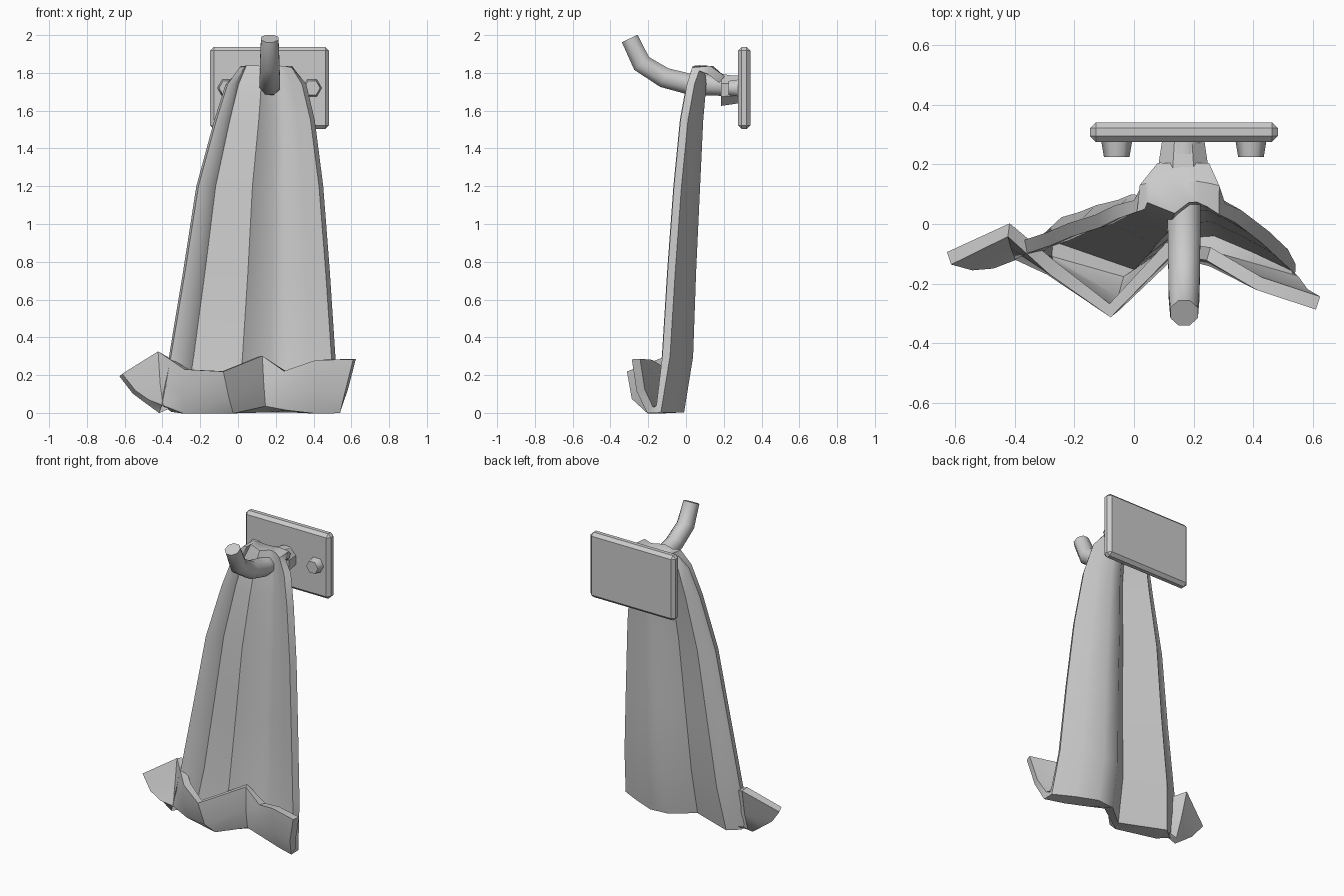
import bpy, bmesh, math
from mathutils import Vector

old = bpy.data.objects.get("Cube")
if old:
    bpy.data.objects.remove(old, do_unlink=True)

grey = bpy.data.materials.new("plain grey")
grey.use_nodes = True
COLOUR = (0.6, 0.6, 0.6, 1)
grey.diffuse_color = COLOUR
grey.node_tree.nodes["Principled BSDF"].inputs["Base Color"].default_value = COLOUR


def loft(name, rows, closed=False):
    """Skin a list of point rows; closed rows become a capped tube."""
    bm = bmesh.new()
    rings = [[bm.verts.new(p) for p in row] for row in rows]
    n = len(rows[0])
    for a, b in zip(rings, rings[1:]):
        for i in range(n if closed else n - 1):
            j = (i + 1) % n
            bm.faces.new((a[i], a[j], b[j], b[i]))
    if closed:
        bm.faces.new(rings[0])
        bm.faces.new(rings[-1])
    bmesh.ops.recalc_face_normals(bm, faces=bm.faces)
    mesh = bpy.data.meshes.new(name)
    bm.to_mesh(mesh)
    bm.free()
    mesh.materials.append(grey)
    obj = bpy.data.objects.new(name, mesh)
    bpy.context.collection.objects.link(obj)
    bpy.ops.object.select_all(action="DESELECT")
    obj.select_set(True)
    bpy.context.view_layer.objects.active = obj
    return obj


def tube(name, x, path, sides, turn=0, angle=50):
    """Tube in the plane of constant x; path holds (y, z, radius)."""
    rows = []
    for i, (y, z, r) in enumerate(path):
        p, q = path[max(i - 1, 0)], path[min(i + 1, len(path) - 1)]
        along = Vector((0, q[0] - p[0], q[1] - p[1])).normalized()
        side = Vector((1, 0, 0))
        up = along.cross(side)
        rows.append([Vector((x, y, z)) + r * (math.cos(a) * side + math.sin(a) * up)
                     for a in (math.tau * (k + turn) / sides for k in range(sides))])
    loft(name, rows, True)
    bpy.ops.object.shade_smooth_by_angle(angle=math.radians(angle))


# Wall plate with chamfered edges
bpy.ops.mesh.primitive_cube_add(size=1, location=(0.167, 0.308, 1.72))
plate = bpy.context.object
plate.name = "wall_plate"
plate.dimensions = (0.63, 0.066, 0.435)
bpy.ops.object.transform_apply(location=False, rotation=False, scale=True)
plate.data.materials.append(grey)
chamfer = plate.modifiers.new("chamfer", "BEVEL")
chamfer.width = 0.02
chamfer.segments = 1

# Hexagonal bolts and the collar holding the peg
for name, x in (("right_bolt", -0.058), ("left_bolt", 0.392)):
    tube(name, x, [(0.225, 1.72, 0.043), (0.285, 1.72, 0.053)], 6, angle=65)
tube("collar", 0.165, [(0.185, 1.71, 0.092), (0.29, 1.71, 0.075)], 8, 0.5, 20)

# Upturned peg
tube("peg", 0.168, [(0.29, 1.73, 0.06), (0.02, 1.74, 0.06), (-0.115, 1.775, 0.058),
                    (-0.235, 1.85, 0.056), (-0.298, 1.982, 0.05)], 8, 0.5)

# Hanging cloth: fold pattern across the width, scaled by each row
ACROSS = (0, 0.07, 0.14, 0.44, 0.6, 0.72, 0.86, 1)
FOLD = (-0.1, -0.085, -0.025, -0.13, -0.02, -0.01, -0.065, -0.13)
# Each row: height, right edge, left edge, depth position, fold strength
LEVELS = ((1.765, 0.08, 0.25, 0.19, 0.0), (1.815, 0.02, 0.285, 0.135, 0.1),
          (1.82, 0.005, 0.295, 0.09, 0.3), (1.74, -0.06, 0.35, 0.09, 0.5),
          (1.55, -0.12, 0.395, 0.075, 0.65), (1.2, -0.215, 0.44, 0.06, 0.8),
          (0.75, -0.285, 0.475, 0.04, 0.9), (0.3, -0.36, 0.505, 0.025, 1.0),
          (0.02, -0.41, 0.535, -0.015, 1.0))
rows = [[(l + (r - l) * t, y + f * k, z) for t, f in zip(ACROSS, FOLD)]
        for z, l, r, y, k in LEVELS]
# Hem swept forward along the floor, then curled up into a wavy lip
rows.append([(-0.48, -0.13, 0.06), (-0.4, -0.1, 0.03), (-0.28, -0.12, 0.015),
             (-0.03, -0.19, 0.015), (0.14, -0.09, 0.05), (0.27, -0.11, 0.03),
             (0.42, -0.15, 0.015), (0.545, -0.19, 0.015)])
rows.append([(-0.55, -0.135, 0.11), (-0.41, -0.06, 0.15), (-0.28, -0.15, 0.1),
             (-0.05, -0.265, 0.08), (0.13, -0.09, 0.15), (0.26, -0.12, 0.11),
             (0.42, -0.19, 0.12), (0.575, -0.24, 0.12)])
rows.append([(-0.62, -0.115, 0.2), (-0.42, -0.02, 0.32), (-0.27, -0.15, 0.23),
             (-0.08, -0.29, 0.22), (0.12, -0.08, 0.3), (0.25, -0.1, 0.22),
             (0.42, -0.2, 0.28), (0.617, -0.265, 0.285)])
cloth = loft("hanging_cloth", rows)
thick = cloth.modifiers.new("thickness", "SOLIDIFY")
thick.thickness = 0.046
thick.offset = 0
bpy.ops.object.modifier_apply(modifier="thickness")
bpy.ops.object.shade_smooth_by_angle(angle=math.radians(38))
